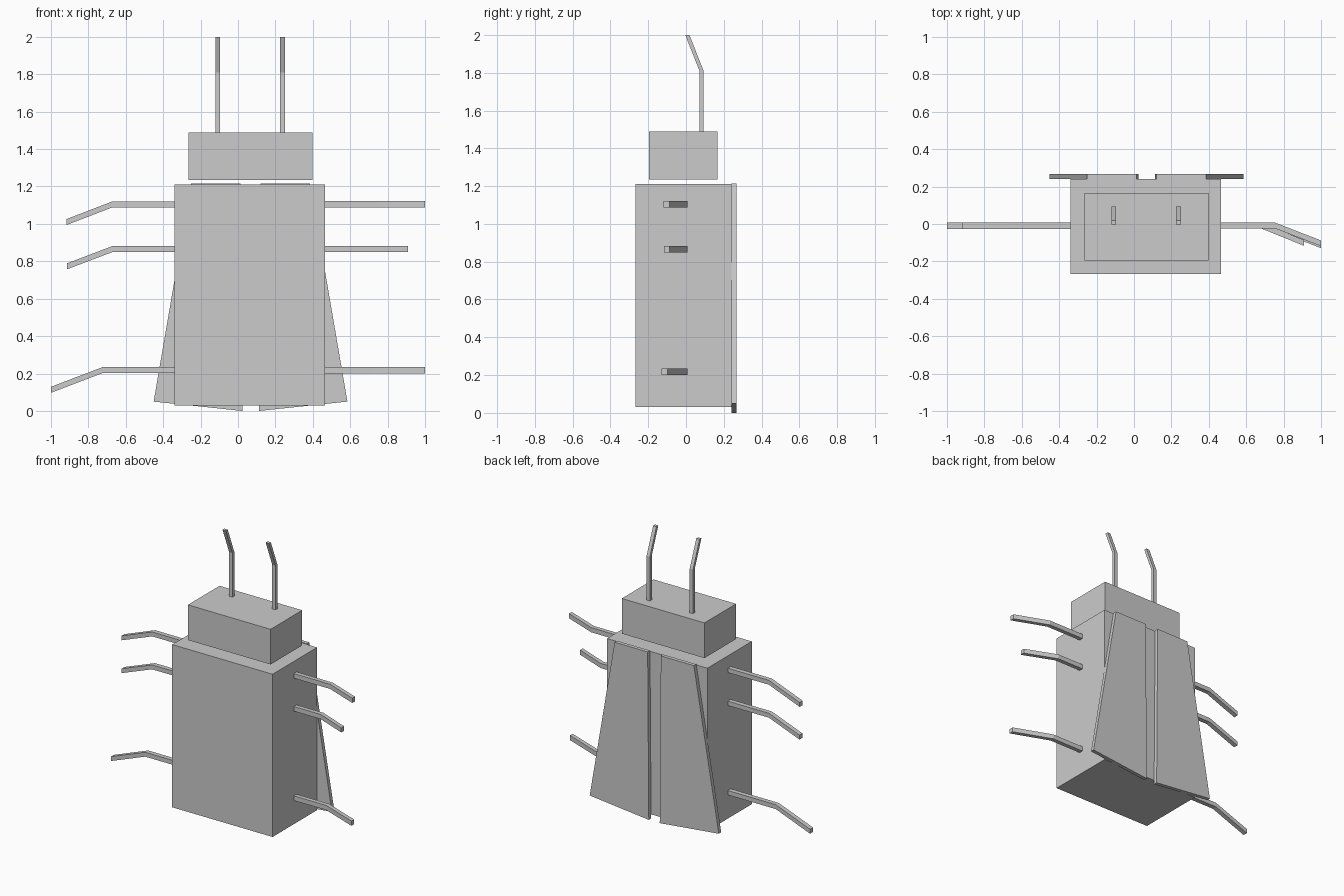
import bpy

if "Cube" in bpy.data.objects:
    bpy.data.objects.remove(bpy.data.objects["Cube"])


def mesh_object(name, verts, faces):
    me = bpy.data.meshes.new(name)
    me.from_pydata(verts, [], faces)
    me.update()
    ob = bpy.data.objects.new(name, me)
    bpy.context.collection.objects.link(ob)
    return ob


def prism(name, profile, place, lo, hi):
    """Extrude a closed 2D profile from lo to hi; place maps (a, b, depth) to xyz."""
    n = len(profile)
    verts = [place(a, b, d) for d in (lo, hi) for a, b in profile]
    faces = [tuple(range(n))[::-1], tuple(range(n, 2 * n))]
    faces += [(i, (i + 1) % n, n + (i + 1) % n, n + i) for i in range(n)]
    ob = mesh_object(name, verts, faces)
    # make every part's normals point outwards
    import bmesh
    bm = bmesh.new()
    bm.from_mesh(ob.data)
    bmesh.ops.recalc_face_normals(bm, faces=bm.faces)
    bm.to_mesh(ob.data)
    bm.free()
    return ob


def box(name, x, y, z):
    rect = [(x[0], y[0]), (x[1], y[0]), (x[1], y[1]), (x[0], y[1])]
    return prism(name, rect, lambda a, b, d: (a, b, d), *z)


def bent_strip(start, bend, end, low, high, drop):
    """Side profile of a bar that runs straight, then slopes by drop."""
    return [(start, low), (bend, low), (end, low - drop),
            (end, high - drop), (bend, high), (start, high)]


# body and head
box("body", (-0.34, 0.465), (-0.268, 0.241), (0.03, 1.21))
box("head", (-0.265, 0.398), (-0.195, 0.167), (1.235, 1.49))

# antennae, leaning forward at the top
for side, x in (("left", -0.108), ("right", 0.238)):
    prism(side + "_antenna", bent_strip(1.49, 1.81, 2.0, 0.071, 0.093, 0.075),
          lambda a, b, d: (d, b, a), x - 0.013, x + 0.013)

# limbs: left ones bend down, right ones bend forward
# (name, centre height, left bend, left tip, right bend, right tip, drop)
limbs = [("upper", 1.105, -0.67, -0.917, 0.755, 1.0, 0.095),
         ("middle", 0.866, -0.67, -0.915, 0.68, 0.91, 0.093),
         ("lower", 0.218, -0.725, -1.0, 0.725, 1.0, 0.105)]
for name, z, lb, lt, rb, rt, drop in limbs:
    prism("left_%s_limb" % name,
          bent_strip(-0.34, lb, lt, z - 0.016, z + 0.016, drop),
          lambda a, b, d: (a, d, b), -0.027, 0.007)
    prism("right_%s_limb" % name,
          bent_strip(0.465, rb, rt, -0.024, 0.007, drop),
          lambda a, b, d: (a, b, d), z - 0.017, z + 0.017)

# back wings, mirrored about the body's centre line
wing = [(-0.318, 1.215), (-0.053, 1.215), (-0.044, 0.0), (-0.518, 0.05)]
for side, s in (("left", 1), ("right", -1)):
    prism(side + "_wing", wing, lambda a, b, d: (0.067 + s * a, d, b), 0.241, 0.268)
